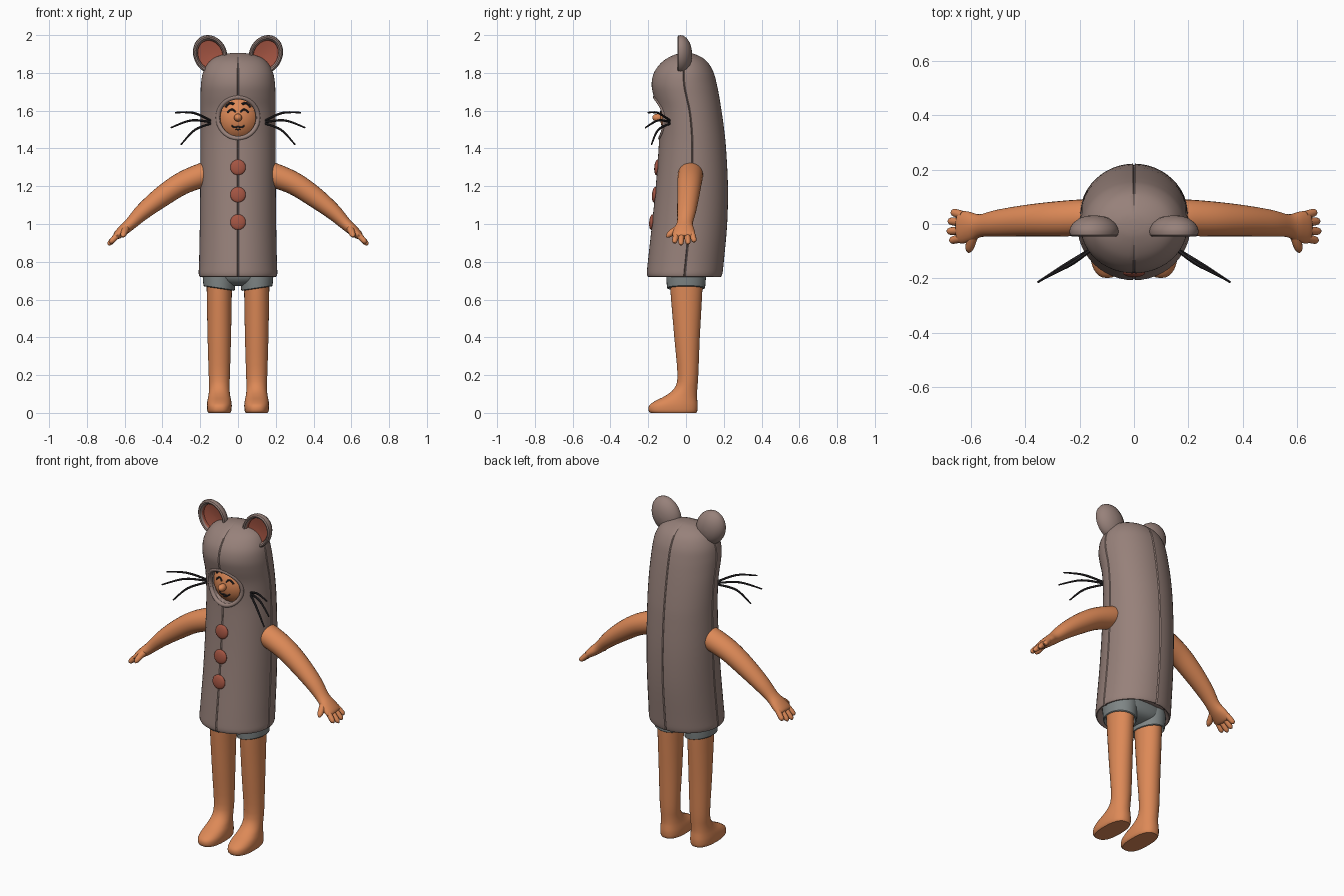
import bpy, bmesh, math
from mathutils import Vector, Matrix

if "Cube" in bpy.data.objects:
    bpy.data.objects.remove(bpy.data.objects["Cube"])


def material(name, rgb):
    m = bpy.data.materials.new(name)
    m.diffuse_color = (*rgb, 1)
    m.use_nodes = True
    m.node_tree.nodes["Principled BSDF"].inputs["Base Color"].default_value = m.diffuse_color
    return m


FUR = material("grey brown", (.31, .22, .195))
SKIN = material("warm skin", (.72, .25, .095))
RED = material("brick red", (.37, .09, .055))
GREY = material("cool grey", (.21, .235, .235))
DARK = material("near black", (.028, .025, .028))


def smooth_rows(rows, n):
    """Catmull-Rom resampling of rows of numbers."""
    rows = [Vector(r) for r in rows]
    out = []
    for i in range(len(rows) - 1):
        a, b, c, d = rows[max(i - 1, 0)], rows[i], rows[i + 1], rows[min(i + 2, len(rows) - 1)]
        for k in range(n):
            t = k / n
            out.append(b + ((c - a) * t + (a * 2 - b * 5 + c * 4 - d) * t * t
                            + (b * 3 - a - c * 3 + d) * t ** 3) * .5)
    return out + [rows[-1]]


def loft(name, rings, mats, cap=True, rule=None):
    """Skin a list of closed rings of points."""
    bm = bmesh.new()
    rings = [[bm.verts.new(p) for p in r] for r in rings]
    for i in range(len(rings) - 1):
        a, b = rings[i], rings[i + 1]
        for j in range(len(a)):
            k = (j + 1) % len(a)
            f = bm.faces.new((a[j], a[k], b[k], b[j]))
            f.material_index = rule(i) if rule else 0
    if cap:
        bm.faces.new(rings[0])
        f = bm.faces.new(rings[-1])
        f.material_index = rule(len(rings)) if rule else 0
    bmesh.ops.recalc_face_normals(bm, faces=bm.faces)
    return finish(name, bm, mats)


def finish(name, bm, mats, angle=35):
    me = bpy.data.meshes.new(name)
    bm.to_mesh(me)
    bm.free()
    ob = bpy.data.objects.new(name, me)
    bpy.context.collection.objects.link(ob)
    for m in mats:
        me.materials.append(m)
    bpy.ops.object.select_all(action='DESELECT')
    ob.select_set(True)
    bpy.context.view_layer.objects.active = ob
    bpy.ops.object.shade_smooth_by_angle(angle=math.radians(angle))
    return ob


def upright(rows, angles, x0=0, groove=0):
    """Horizontal rings from rows of z, front y, back y, half width, squareness."""
    rings = []
    for z, yf, yb, rx, n in rows:
        ring = []
        for a in angles:
            c, s = math.cos(a), math.sin(a)
            seam = 1 - groove if min(abs(c), abs(s)) < 1e-4 else 1
            x = math.copysign(abs(c) ** (2 / n), c) * seam
            y = math.copysign(abs(s) ** (2 / n), s) * seam
            ring.append((x0 + rx * x, (yf + yb) / 2 + (yb - yf) / 2 * y, z))
        rings.append(ring)
    return rings


def tube(name, rows, mat, n=4, seg=16, ref=(0, 1, 0)):
    """Swept tube from rows of x, y, z, radius along ref, radius across."""
    rows = smooth_rows(rows, n)
    rings = []
    for i, r in enumerate(rows):
        t = rows[min(i + 1, len(rows) - 1)].copy() - rows[max(i - 1, 0)]
        t = Vector(t[:3]).normalized()
        b = t.cross(Vector(ref)).normalized()
        a = b.cross(t)
        p = Vector(r[:3])
        rings.append([p + a * r[3] * math.cos(2 * math.pi * j / seg)
                      + b * r[4] * math.sin(2 * math.pi * j / seg) for j in range(seg)])
    return loft(name, rings, [mat])


def ball(name, loc, scale, mat, tilt=0):
    bm = bmesh.new()
    bmesh.ops.create_uvsphere(bm, u_segments=32, v_segments=20, radius=1)
    bm.transform(Matrix.Translation(loc) @ Matrix.Rotation(tilt, 4, 'X') @ Matrix.Diagonal((*scale, 1)))
    return finish(name, bm, [mat])


def circle(n):
    return [2 * math.pi * i / n for i in range(n)]


# Hooded costume with sunken seams at front, back and sides
HOOD = smooth_rows([
    (.76, -.17, .155, .172, 2), (.722, -.195, .18, .197, 2), (.735, -.207, .192, .208, 2),
    (.80, -.202, .2, .206, 2), (1.0, -.18, .218, .202, 2), (1.2, -.16, .222, .2, 2),
    (1.4, -.145, .212, .198, 2), (1.5, -.142, .202, .198, 2), (1.6, -.15, .188, .198, 2),
    (1.68, -.172, .175, .198, 2), (1.74, -.182, .163, .196, 2), (1.8, -.17, .147, .186, 2),
    (1.85, -.135, .12, .16, 2), (1.88, -.095, .087, .125, 2), (1.9, -.05, .045, .068, 2),
    (1.906, -.02, .018, .02, 2)], 4)


def hood_front(x, z):
    for a, b in zip(HOOD[8:], HOOD[9:]):
        if a[0] <= z <= b[0]:
            r = a.lerp(b, (z - a[0]) / (b[0] - a[0]))
            return (r[1] + r[2]) / 2 - (r[2] - r[1]) / 2 * math.sqrt(max(0, 1 - (x / r[3]) ** 2))


seam = math.radians(1.3)
angles = sorted(circle(48) + [(q * math.pi / 2 + d) % (2 * math.pi) for q in range(4) for d in (-seam, seam)])
costume = loft("costume", upright(HOOD, angles, groove=.03), [FUR])

# Face opening cut into the hood, with a rounded rim
FZ = 1.563
hole = loft("opening_cutter", [[(.099 * math.cos(a), y, FZ + .102 * math.sin(a)) for a in circle(48)]
                               for y in (-.4, -.045)], [FUR])
hole.hide_render = True
mod = costume.modifiers.new("opening", 'BOOLEAN')
mod.operation, mod.solver, mod.object = 'DIFFERENCE', 'EXACT', hole
bpy.context.view_layer.objects.active = costume
bpy.ops.object.modifier_apply(modifier=mod.name)
bpy.data.objects.remove(hole)
rim = []
for i in range(33):
    a = 2 * math.pi * i / 32
    x, z = .106 * math.cos(a), FZ + .109 * math.sin(a)
    rim.append((x, hood_front(x, z) + .007, z, .012, .012))
tube("hood_rim", rim, FUR, n=2, seg=12)

# Head and nose
HR = (.13, .137, .14)
ball("head", (0, 0, FZ), HR, SKIN)
ball("nose", (0, -.15, 1.563), (.021, .028, .021), SKIN)


def stroke(name, pts, r):
    rows = []
    for x, z in pts:
        y = -HR[1] * math.sqrt(1 - (x / HR[0]) ** 2 - ((z - FZ) / HR[2]) ** 2)
        rows.append((x, y - .001, z, r, r))
    tube(name, rows, DARK, seg=8)


# Smile, closed eyes and brows
stroke("mouth", [(-.034, 1.522), (-.018, 1.511), (0, 1.515), (.018, 1.511), (.034, 1.522)], .004)
stroke("lower_lip", [(-.012, 1.502), (0, 1.499), (.012, 1.502)], .003)
for s, side in ((-1, "left"), (1, "right")):
    stroke(side + "_eye", [(s * x, z) for x, z in ((.014, 1.592), (.024, 1.604), (.036, 1.606), (.05, 1.596), (.056, 1.588))], .0045)
    stroke(side + "_brow", [(s * x, z) for x, z in ((.022, 1.634), (.038, 1.64), (.054, 1.633), (.066, 1.618))], .0065)

# Buttons following the front slope
for i, z in enumerate((1.30, 1.155, 1.01)):
    ball(f"button_{i + 1}", (0, hood_front(0, z) - .002, z), (.041, .014, .041), RED, math.radians(-5))

for s, side in ((-1, "left"), (1, "right")):
    # Cupped ear with red lining
    profile = [(.02, .036), (.3, .034), (.6, .025), (.85, .008), (.97, -.01), (1, -.024), (.97, -.037),
               (.9, -.042), (.82, -.039), (.75, -.028), (.72, -.014), (.4, -.008), (.02, -.006)]
    turn = Matrix.Translation((s * .147, -.004, 1.897)) @ Matrix.Rotation(s * math.radians(25), 4, 'Y')
    loft(side + "_ear", [[turn @ Vector((.088 * r * math.cos(a), y, .106 * r * math.sin(a))) for a in circle(40)]
                         for r, y in profile], [FUR, RED], rule=lambda i: int(i >= 9))

    # Whiskers
    for i, (z0, xm, zm, x1, z1) in enumerate(((1.548, .235, 1.588, .332, 1.59),
                                              (1.54, .25, 1.548, .355, 1.51),
                                              (1.532, .23, 1.497, .302, 1.42))):
        tube(f"{side}_whisker_{i + 1}", [(s * .145, -.085, z0, .006, .006), (s * xm, -.148, zm, .006, .006),
                                         (s * x1, -.215 + (.355 - x1) * .6, z1, .004, .004)], DARK, n=6, seg=8)

    # Arm and palm
    tube(side + "_arm", [(s * x, y, z, a, b) for x, y, z, a, b in (
        (.14, .025, 1.275, .064, .06), (.2, .023, 1.255, .067, .064), (.3, .018, 1.213, .064, .06),
        (.4, .012, 1.147, .058, .055), (.5, .003, 1.068, .05, .044), (.565, -.006, 1.005, .042, .033),
        (.605, -.01, .97, .055, .029), (.64, -.012, .94, .06, .022), (.65, -.012, .931, .045, .012))], SKIN, seg=24)

    # Fingers and thumb
    for i, (y, y2, reach) in enumerate(((.032, .045, .672), (.006, .011, .684), (-.024, -.027, .688), (-.05, -.062, .678))):
        f = reach - .63
        tube(f"{side}_finger_{i + 1}", [(s * (.63 + f * t), y + (y2 - y) * t, .95 - 1.05 * f * t, r, r)
                                        for t, r in ((0, .016), (.5, .0155), (.85, .013), (1, .004))], SKIN, seg=12)
    tube(side + "_thumb", [(s * x, y, z, r, r) for x, y, z, r in (
        (.59, -.03, .982, .02), (.6, -.065, .962, .018), (.607, -.09, .943, .015), (.61, -.103, .931, .005))],
        SKIN, seg=12, ref=(0, 0, 1))

    # Leg flowing into the foot
    leg = smooth_rows([(0, -.188, .055, .058, 2.5), (.012, -.198, .06, .064, 2.5), (.04, -.195, .062, .066, 2.4),
                       (.065, -.16, .06, .063, 2.3), (.09, -.11, .058, .058, 2.2), (.13, -.062, .06, .054, 2),
                       (.2, -.045, .065, .056, 2), (.4, -.062, .073, .062, 2), (.68, -.085, .088, .067, 2),
                       (.76, -.085, .088, .067, 2)], 3)
    loft(side + "_leg", upright(leg, circle(32), s * .099), [SKIN])

    # Shorts leg with slanted hem
    rings = upright([(.68, -.085, .085, .072, 2), (.658, -.095, .095, .079, 2), (.662, -.101, .101, .083, 2),
                     (.72, -.104, .106, .088, 2), (.8, -.104, .106, .088, 2)], circle(32), s * .1)
    loft(side + "_shorts_leg", [[(x, y, z + (abs(x) - .1) * .15) for x, y, z in r] for r in rings], [GREY])

# Shorts waist
loft("shorts_waist", upright(smooth_rows([(.672, -.04, .04, .06, 2), (.69, -.08, .085, .13, 2.3),
                                          (.73, -.103, .106, .18, 2.5), (.82, -.103, .106, .18, 2.5)], 3),
                             circle(40)), [GREY])
